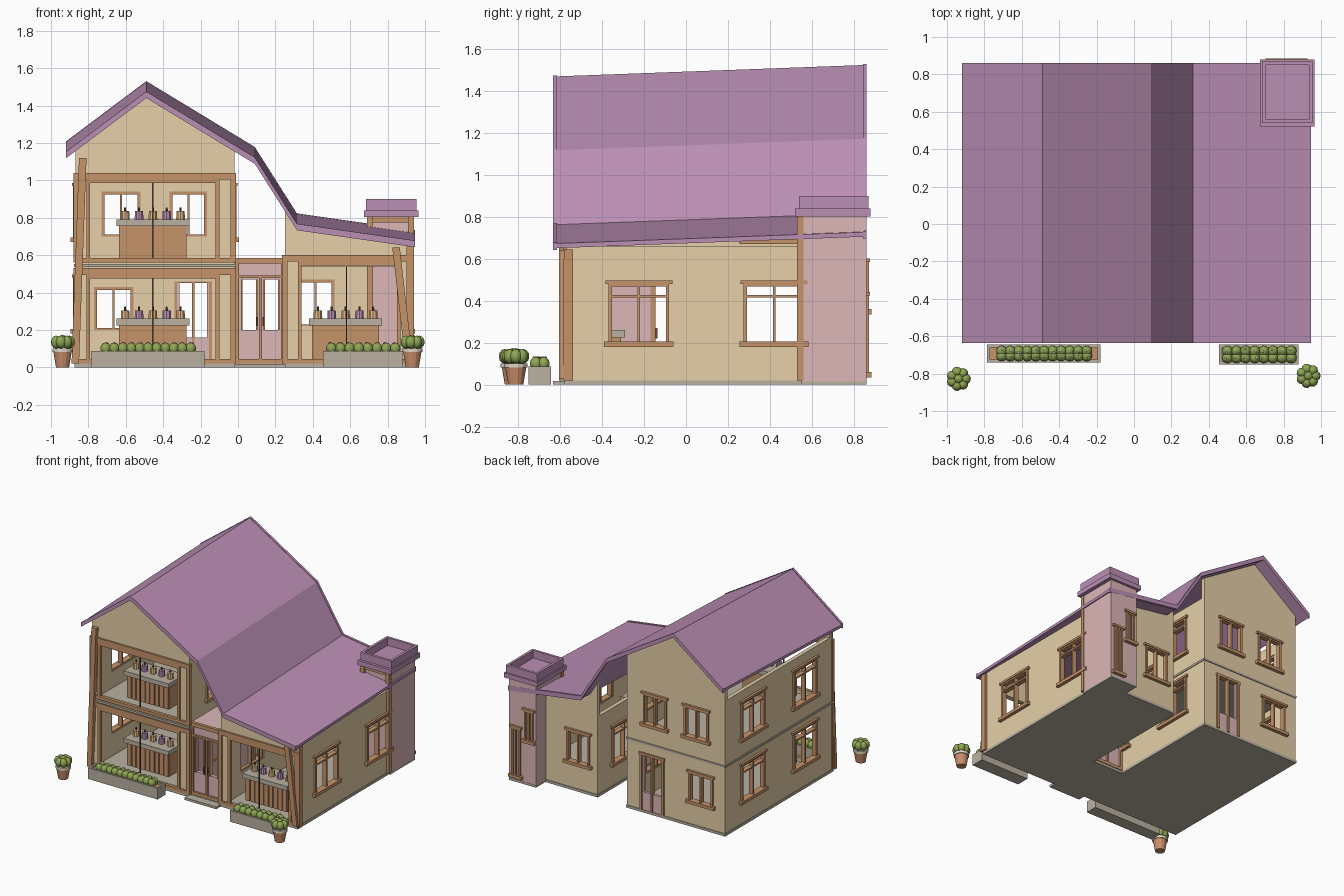
import bpy, bmesh, math, random
from mathutils import Matrix, Vector

if "Cube" in bpy.data.objects:
    bpy.data.objects.remove(bpy.data.objects["Cube"])
random.seed(4)


def material(name, rgb):
    lin = [((c / 255 + 0.055) / 1.055) ** 2.4 for c in rgb] + [1]
    m = bpy.data.materials.new(name)
    m.use_nodes = True
    m.diffuse_color = lin
    m.node_tree.nodes["Principled BSDF"].inputs["Base Color"].default_value = lin
    return m


PLASTER = material("plaster", (230, 208, 168))
WOOD = material("wood", (197, 147, 105))
ROOF = material("roof_purple", (187, 143, 181))
PINK = material("pink_paint", (221, 183, 183))
STONE = material("stone", (186, 177, 161))
LEAF = material("leaf_green", (142, 166, 84))
CLAY = material("terracotta", (204, 144, 108))
CREAM = material("cream", (226, 214, 196))
DARK = material("dark_wood", (104, 80, 60))
PEACH = material("peach_glaze", (226, 182, 134))


def finish(name, bm, *mats):
    bmesh.ops.recalc_face_normals(bm, faces=bm.faces)
    mesh = bpy.data.meshes.new(name)
    bm.to_mesh(mesh)
    bm.free()
    for m in mats:
        mesh.materials.append(m)
    ob = bpy.data.objects.new(name, mesh)
    bpy.context.scene.collection.objects.link(ob)
    return ob


def add_box(bm, x0, x1, y0, y1, z0, z1):
    size = Matrix.Diagonal((abs(x1 - x0), abs(y1 - y0), z1 - z0, 1))
    mid = Matrix.Translation(((x0 + x1) / 2, (y0 + y1) / 2, (z0 + z1) / 2))
    bmesh.ops.create_cube(bm, size=1, matrix=mid @ size)


def boxes(name, mat, *specs):
    bm = bmesh.new()
    for s in specs:
        add_box(bm, *s)
    return finish(name, bm, mat)


def prism(name, mat, ring, shift):
    bm = bmesh.new()
    f = bm.faces.new([bm.verts.new(p) for p in ring])
    ext = bmesh.ops.extrude_face_region(bm, geom=[f])
    bmesh.ops.translate(bm, vec=shift, verts=[v for v in ext["geom"] if isinstance(v, bmesh.types.BMVert)])
    return finish(name, bm, mat)


# Walls lie along one axis; "span" turns wall coordinates into box limits
def span(axis, pos, out, u0, u1, z0, z1, front, back):
    n0, n1 = sorted((pos + out * front, pos - out * back))
    return (n0, n1, u0, u1, z0, z1) if axis == "x" else (u0, u1, n0, n1, z0, z1)


def window(name, axis, pos, out, u, z, w, h, transom=True):
    a, b, top, t = u - w / 2, u + w / 2, z + h, 0.016
    bars = [(a, a + t, z, top), (b - t, b, z, top), (a, b, top - t, top), (u - 0.006, u + 0.006, z, top)]
    if transom:
        bars.append((a, b, top - 0.07, top - 0.058))
    specs = [span(axis, pos, out, *bar, 0.012, 0.025) for bar in bars]
    specs.append(span(axis, pos, out, a - 0.015, b + 0.015, top - 0.005, top + 0.012, 0.018, 0))
    specs.append(span(axis, pos, out, a - 0.02, b + 0.02, z - 0.015, z + 0.01, 0.025, 0.025))
    boxes(name, WOOD, *specs)


def wall(name, mat, axis, pos, out, outline, windows=(), holes=()):
    ring = [(pos, u, z) if axis == "x" else (u, pos, z) for u, z in outline]
    inward = Vector((-out * 0.03, 0, 0) if axis == "x" else (0, -out * 0.03, 0))
    ob = prism(name, mat, ring, inward)
    cuts = list(holes) + [(u - w / 2, u + w / 2, z, z + h) for u, z, w, h, *_ in windows]
    if cuts:
        cutter = boxes(name + "_cutter", mat, *[span(axis, pos, out, *c, 0.1, 0.1) for c in cuts])
        mod = ob.modifiers.new("openings", "BOOLEAN")
        mod.operation, mod.solver, mod.object = "DIFFERENCE", "EXACT", cutter
        deps = bpy.context.evaluated_depsgraph_get()
        ob.data = bpy.data.meshes.new_from_object(ob.evaluated_get(deps))
        ob.modifiers.clear()
        bpy.data.objects.remove(cutter)
    for i, win in enumerate(windows):
        window(f"{name}_window_{i + 1}", axis, pos, out, *win)


def rect(u0, u1, z0, z1):
    return [(u0, z0), (u1, z0), (u1, z1), (u0, z1)]


# Roof: one folded sheet, rising slightly to the back
FRONT, BACK, RISE = -0.63, 0.855, 0.055
FOLDS = [(-0.92, 1.148), (-0.49, 1.47), (0.09, 1.118), (0.315, 0.763), (0.945, 0.673)]


def roof_z(x, y):
    for (xa, za), (xb, zb) in zip(FOLDS, FOLDS[1:]):
        if x <= xb:
            return za + (zb - za) * (x - xa) / (xb - xa) + RISE * (y - FRONT) / (BACK - FRONT)


def roof_strip(name, y0, y1, up, down):
    ring = [(x, y0, roof_z(x, y0) + up) for x, _ in FOLDS]
    ring += [(x, y0, roof_z(x, y0) - down) for x, _ in reversed(FOLDS)]
    prism(name, ROOF, ring, Vector((0, y1 - y0, RISE * (y1 - y0) / (BACK - FRONT))))


roof_strip("roof", FRONT, BACK, 0, 0.022)
roof_strip("front_bargeboard", FRONT - 0.005, FRONT + 0.014, 0.005, 0.03)
roof_strip("back_bargeboard", BACK - 0.012, BACK + 0.006, 0.005, 0.03)


def gable(x0, peak, x1, y):
    return [(x0, 0.015), (x1, 0.015)] + [(x, roof_z(x, y) - 0.012) for x in (x1, peak, x0)]


# Two storey house
L, R, WF, WB = -0.87, -0.02, -0.57, 0.76
wall("house_front_wall", PLASTER, "y", WF, -1, gable(L, -0.49, R, WF),
     holes=[(-0.81, -0.1, 0.04, 0.5), (-0.81, -0.1, 0.58, 1.01)])
wall("house_back_wall", PLASTER, "y", WB, 1, gable(L, -0.49, R, WB),
     [(-0.665, 0.2, 0.21, 0.23, False), (-0.625, 0.7, 0.21, 0.24, False), (-0.265, 0.7, 0.2, 0.24, False)],
     [(-0.34, -0.14, 0.03, 0.46)])
SIDE = [(y, z, 0.29, 0.29) for z in (0.195, 0.685) for y in (-0.225, 0.42)]
wall("house_left_wall", PLASTER, "x", L, -1, rect(WF + 0.03, WB - 0.03, 0.015, 1.06), SIDE)
wall("house_right_wall", PLASTER, "x", R, 1, rect(WF + 0.03, WB - 0.03, 0.015, 1.06), SIDE)
boxes("house_floors", STONE, (L - 0.005, R + 0.005, WF - 0.01, WB + 0.005, 0, 0.02),
      (L - 0.006, R + 0.006, WF - 0.02, WB + 0.006, 0.537, 0.553))

# Back door of the house
boxes("back_door_frame", WOOD, *[span("y", WB, 1, *bar, 0.012, 0.025) for bar in (
    (-0.345, -0.325, 0.02, 0.46), (-0.155, -0.135, 0.02, 0.46), (-0.35, -0.13, 0.45, 0.47), (-0.247, -0.233, 0.02, 0.45))])
boxes("back_door_panels", PINK, *[span("y", WB, 1, *bar, 0, 0.02) for bar in (
    (-0.325, -0.155, 0.02, 0.16), (-0.325, -0.314, 0.16, 0.45), (-0.166, -0.155, 0.16, 0.45))])

# Single storey wing
WL, WR, WW = 0.25, 0.92, 0.74
wall("wing_front_wall", PLASTER, "y", WF, -1, gable(WL, 0.315, WR, WF), holes=[(0.32, 0.87, 0.04, 0.54)])
wall("wing_back_wall", PLASTER, "y", WW, 1, gable(WL, 0.315, 0.72, WW), [(0.415, 0.22, 0.2, 0.25, False)])
wall("wing_right_wall", PLASTER, "x", WR, 1, rect(WF + 0.03, 0.56, 0.015, 0.66), SIDE[:2])
wall("wing_left_wall", PLASTER, "x", WL, -1, rect(WF + 0.03, WW - 0.03, 0.015, 0.63), SIDE[:2])
boxes("wing_floor", STONE, (WL - 0.005, WR + 0.005, WF - 0.01, WW + 0.005, 0, 0.02))


# Timber shop fronts: outer frame, opening frame and thin glazing bar
def shop_front(name, x0, x1, o0, o1, z0, z1, centre):
    bars = [(x0, x1, z1 - 0.005, z1 + 0.03), (x0, x1, z0 - 0.02, z0 + 0.005), (x0, x0 + 0.03, z0, z1),
            (x1 - 0.03, x1, z0, z1), (o0, o0 + 0.02, z0, z1), (o1 - 0.02, o1, z0, z1), (o0, o1, z1 - 0.025, z1)]
    boxes(name + "_frame", WOOD, *[(a, b, WF - 0.015, WF + 0.01, c, d) for a, b, c, d in bars])
    boxes(name + "_glazing_bar", DARK, (centre - 0.0035, centre + 0.0035, WF, WF + 0.01, z0, z1))


shop_front("lower_shop", -0.88, -0.01, -0.81, -0.1, 0.04, 0.5, -0.455)
shop_front("upper_shop", -0.88, -0.01, -0.81, -0.1, 0.58, 1.01, -0.455)
shop_front("wing_shop", 0.235, 0.935, 0.32, 0.87, 0.04, 0.57, 0.58)
boxes("wing_corner_post", WOOD, (0.9, 0.94, WF - 0.012, WF + 0.03, 0.02, 0.645))


# Serving counters with slatted fronts and a row of jars
def counter(name, x, z):
    boxes(name + "_body", WOOD, (x - 0.18, x + 0.18, -0.46, -0.31, z, z + 0.18),
          *[(x - 0.18 + 0.04 * i, x - 0.146 + 0.04 * i, -0.468, -0.46, z, z + 0.18) for i in range(9)])
    boxes(name + "_top", STONE, (x - 0.195, x + 0.195, -0.49, -0.29, z + 0.18, z + 0.215))
    bm = bmesh.new()
    for i in range(5):
        jx = x + (i - 2) * 0.074
        for r, h, dz, idx in ((0.025, 0.045, 0.2375, i % 2), (0.006, 0.02, 0.27, 2)):
            old = set(bm.faces)
            bmesh.ops.create_cone(bm, cap_ends=True, segments=10, radius1=r, radius2=r * 0.9, depth=h,
                                  matrix=Matrix.Translation((jx, -0.4, z + dz)))
            for f in set(bm.faces) - old:
                f.material_index = idx
    finish(name + "_jars", bm, PEACH, ROOF, DARK)


counter("lower_counter", -0.455, 0.045)
counter("upper_counter", -0.455, 0.575)
counter("wing_counter", 0.575, 0.045)


# Posts, the outer ones leaning
def post(name, x0, z0, x1, z1):
    ring = [(x0 - 0.02, z0), (x0 + 0.02, z0), (x1 + 0.02, z1), (x1 - 0.02, z1)]
    prism(name, WOOD, [(x, WF - 0.035, z) for x, z in ring], Vector((0, 0.03, 0)))


post("house_leaning_post", -0.87, 0.02, -0.83, 1.12)
post("wing_leaning_post", 0.915, 0.03, 0.845, 0.64)

# Entrance link with panelled double doors
PANES = [(0.025, 0.095, 0.2, 0.47), (0.145, 0.215, 0.2, 0.47)]
for label, y, out in (("front", WF + 0.02, -1), ("back", -0.16, 1)):
    wall(f"link_{label}_doors", PINK, "y", y, out, rect(R, WL, 0.015, 0.575), holes=PANES)
    bars = [(-0.015, 0.005, 0.02, 0.58), (0.23, 0.255, 0.02, 0.58), (-0.015, 0.255, 0.555, 0.585),
            (0, 0.24, 0.478, 0.492), (0.112, 0.128, 0.03, 0.48), (0, 0.24, 0.02, 0.045)]
    for a, b, c, d in PANES:
        bars += [(a - 0.008, a, c, d), (b, b + 0.008, c, d)]
    boxes(f"link_{label}_frame", WOOD, *[span("y", y, out, *bar, 0.015, 0.01) for bar in bars])
    boxes(f"link_{label}_handles", DARK,
          *[span("y", y, out, a, a + 0.008, 0.22, 0.27, 0.025, 0) for a in (0.1, 0.132)])
boxes("link_roof", PINK, (R, WL, WF + 0.02, -0.16, 0.56, 0.58))
boxes("link_lining", PINK, (R, R + 0.006, WF + 0.03, -0.17, 0.02, 0.56), (WL - 0.006, WL, WF + 0.03, -0.17, 0.02, 0.56))
boxes("link_floor_and_step", STONE, (R, WL, WF, -0.15, 0, 0.02), (-0.02, 0.255, -0.635, WF, 0, 0.018))

# Chimney tower with a hollow cap
boxes("tower", PINK, (0.7, 0.935, 0.55, 0.86, 0.015, 0.81))
boxes("tower_base", STONE, (0.7, 0.935, 0.55, 0.862, 0, 0.018))
boxes("tower_posts", WOOD, (0.69, 0.722, 0.53, 0.56, 0.02, 0.81), (0.91, 0.942, 0.53, 0.56, 0.02, 0.81),
      (0.7, 0.935, 0.54, 0.55, 0.775, 0.81))
boxes("tower_cap", ROOF, (0.675, 0.965, 0.52, 0.88, 0.803, 0.84), (0.685, 0.705, 0.545, 0.865, 0.84, 0.9),
      (0.935, 0.955, 0.545, 0.865, 0.84, 0.9), (0.685, 0.955, 0.54, 0.56, 0.84, 0.9), (0.685, 0.955, 0.85, 0.87, 0.84, 0.9))
window("tower_tall_window", "y", 0.86, 1, 0.87, 0.05, 0.075, 0.38, False)
window("tower_high_window", "y", 0.86, 1, 0.76, 0.35, 0.075, 0.24, False)


# Planters and potted plants
def clumps(name, mat, points, radius, tall, detail=2):
    bm = bmesh.new()
    for p in points:
        m = Matrix.Translation(p) @ Matrix.Rotation(random.uniform(0, 3), 4, "Z") @ Matrix.Diagonal((1, 1, tall, 1))
        bmesh.ops.create_icosphere(bm, subdivisions=detail, radius=radius, matrix=m)
    for f in bm.faces:
        f.smooth = True
    finish(name, bm, mat)


def planter(name, x0, x1, g0, g1, y0):
    y1, t = -0.645, 0.015
    boxes(name, STONE, (x0, x1, y0, y0 + t, 0, 0.088), (x0, x1, y1 - t, y1, 0, 0.088), (x0, x1, y0, y1, 0, 0.02),
          (x0, x0 + t, y0, y1, 0, 0.088), (x1 - t, x1, y0, y1, 0, 0.088))
    boxes(name + "_soil", WOOD, (x0 + t, x1 - t, y0 + t, y1 - t, 0.02, 0.075))
    n = round((g1 - g0) / 0.046)
    xs = [g0 + (g1 - g0) * (i + 0.5) / n for i in range(n)]
    rows = [y1 - 0.034, y0 + 0.034]
    clumps(name + "_plants", LEAF, [(x, y, 0.1) for x in xs for y in rows], 0.029, 1.15)
    clumps(name + "_flowers", PINK, [(x + random.uniform(-0.01, 0.01), y + random.uniform(-0.01, 0.01), 0.13)
                                     for x in xs for y in rows], 0.007, 0.8, 1)


planter("left_planter", -0.785, -0.18, -0.73, -0.23, -0.74)
planter("right_planter", 0.455, 0.88, 0.475, 0.865, -0.75)


def potted_plant(name, x, y):
    for part, mat, r0, r1, z0, z1 in (("pot", CLAY, 0.036, 0.05, 0, 0.082), ("rim", CREAM, 0.056, 0.056, 0.082, 0.102)):
        bm = bmesh.new()
        bmesh.ops.create_cone(bm, cap_ends=True, segments=14, radius1=r0, radius2=r1, depth=z1 - z0,
                              matrix=Matrix.Translation((x, y, (z0 + z1) / 2)))
        finish(f"{name}_{part}", bm, mat)
    ring = [(x + 0.038 * math.cos(a), y + 0.038 * math.sin(a), 0.135) for a in [i * math.tau / 7 for i in range(7)]]
    clumps(name + "_leaves", LEAF, ring + [(x, y, 0.14)], 0.028, 1.25)


potted_plant("right_pot", -0.938, -0.828)
potted_plant("left_pot", 0.932, -0.812)
